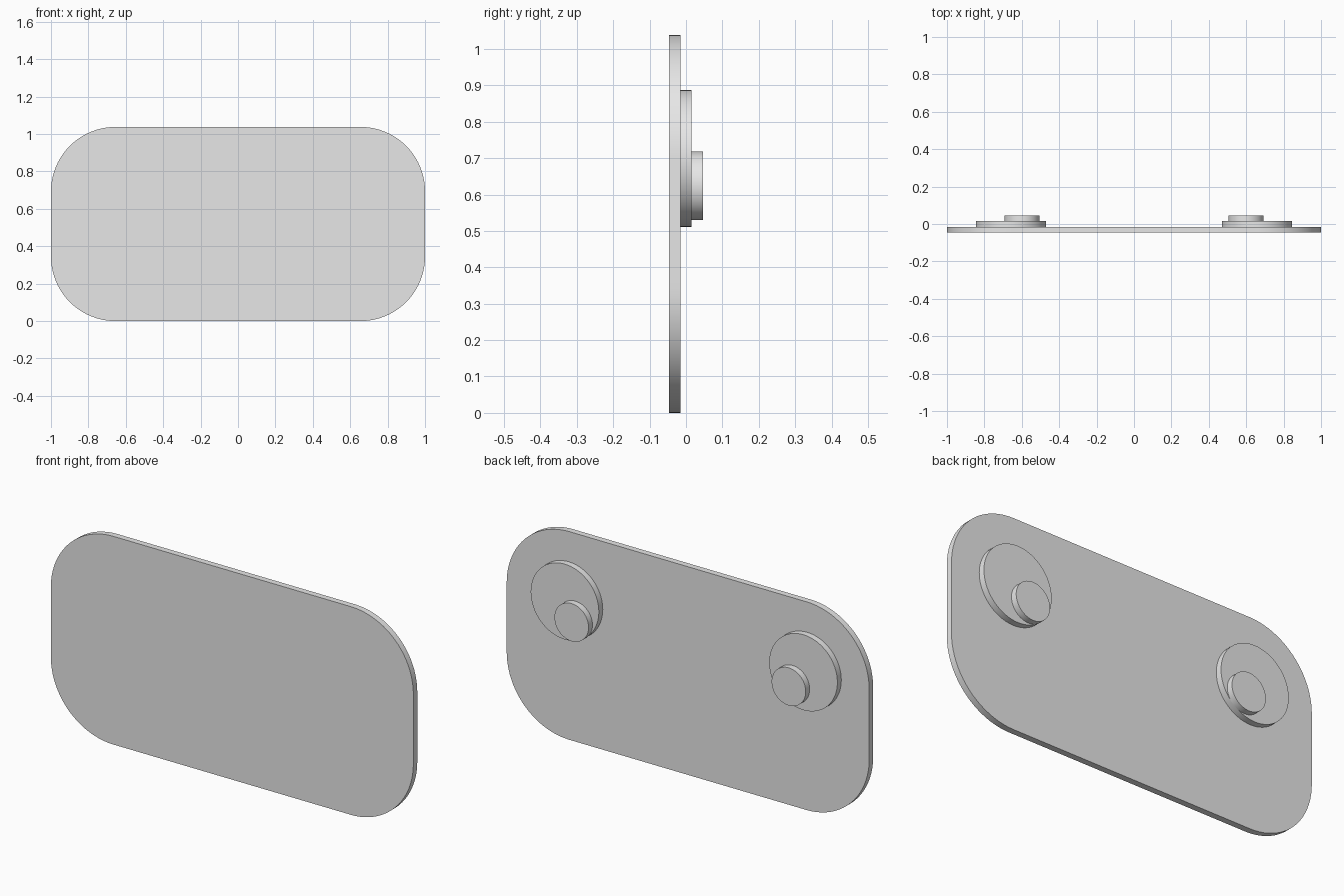
import bpy
import bmesh
from math import cos, sin, pi, radians

cube = bpy.data.objects.get("Cube")
if cube:
    bpy.data.objects.remove(cube, do_unlink=True)

# One plain grey for every part
grey = bpy.data.materials.new("light_grey")
grey.use_nodes = True
grey.diffuse_color = (0.8, 0.8, 0.8, 1)
grey.node_tree.nodes["Principled BSDF"].inputs["Base Color"].default_value = (0.8, 0.8, 0.8, 1)

LAYER = 0.031
WIDTH, HEIGHT, CORNER = 2.0, 1.038, 0.345


def arc(cx, cz, r, start, end, steps):
    angles = [start + (end - start) * i / steps for i in range(steps + 1)]
    return [(cx + r * cos(a), cz + r * sin(a)) for a in angles]


def slab(name, outline, layer):
    """Extrude an x-z outline backwards by one layer, counted from the front."""
    y = (layer - 1.5) * LAYER
    bm = bmesh.new()
    face = bm.faces.new([bm.verts.new((x, y, z)) for x, z in outline])
    extruded = bmesh.ops.extrude_face_region(bm, geom=[face], use_keep_orig=True)
    moved = [v for v in extruded["geom"] if isinstance(v, bmesh.types.BMVert)]
    bmesh.ops.translate(bm, verts=moved, vec=(0, LAYER, 0))
    bmesh.ops.recalc_face_normals(bm, faces=bm.faces)
    mesh = bpy.data.meshes.new(name)
    bm.to_mesh(mesh)
    bm.free()
    mesh.materials.append(grey)
    obj = bpy.data.objects.new(name, mesh)
    bpy.context.collection.objects.link(obj)
    bpy.ops.object.select_all(action="DESELECT")
    obj.select_set(True)
    bpy.context.view_layer.objects.active = obj
    bpy.ops.object.shade_smooth_by_angle(angle=radians(30))


def disc(name, cx, cz, r, layer):
    slab(name, arc(cx, cz, r, 0, 2 * pi, 64)[:-1], layer)


# Rounded rectangular plate
dx, dz = WIDTH / 2 - CORNER, HEIGHT / 2 - CORNER
outline = []
for i, (sx, sz) in enumerate([(1, 1), (-1, 1), (-1, -1), (1, -1)]):
    outline += arc(sx * dx, HEIGHT / 2 + sz * dz, CORNER, i * pi / 2, (i + 1) * pi / 2, 20)
slab("face_plate", outline, 0)

# Stacked eye and pupil discs on the back, mirrored left and right
for side, sx in (("left", 1), ("right", -1)):
    disc(side + "_eye", sx * 0.658, 0.699, 0.188, 1)
    disc(side + "_pupil", sx * 0.599, 0.624, 0.094, 2)
